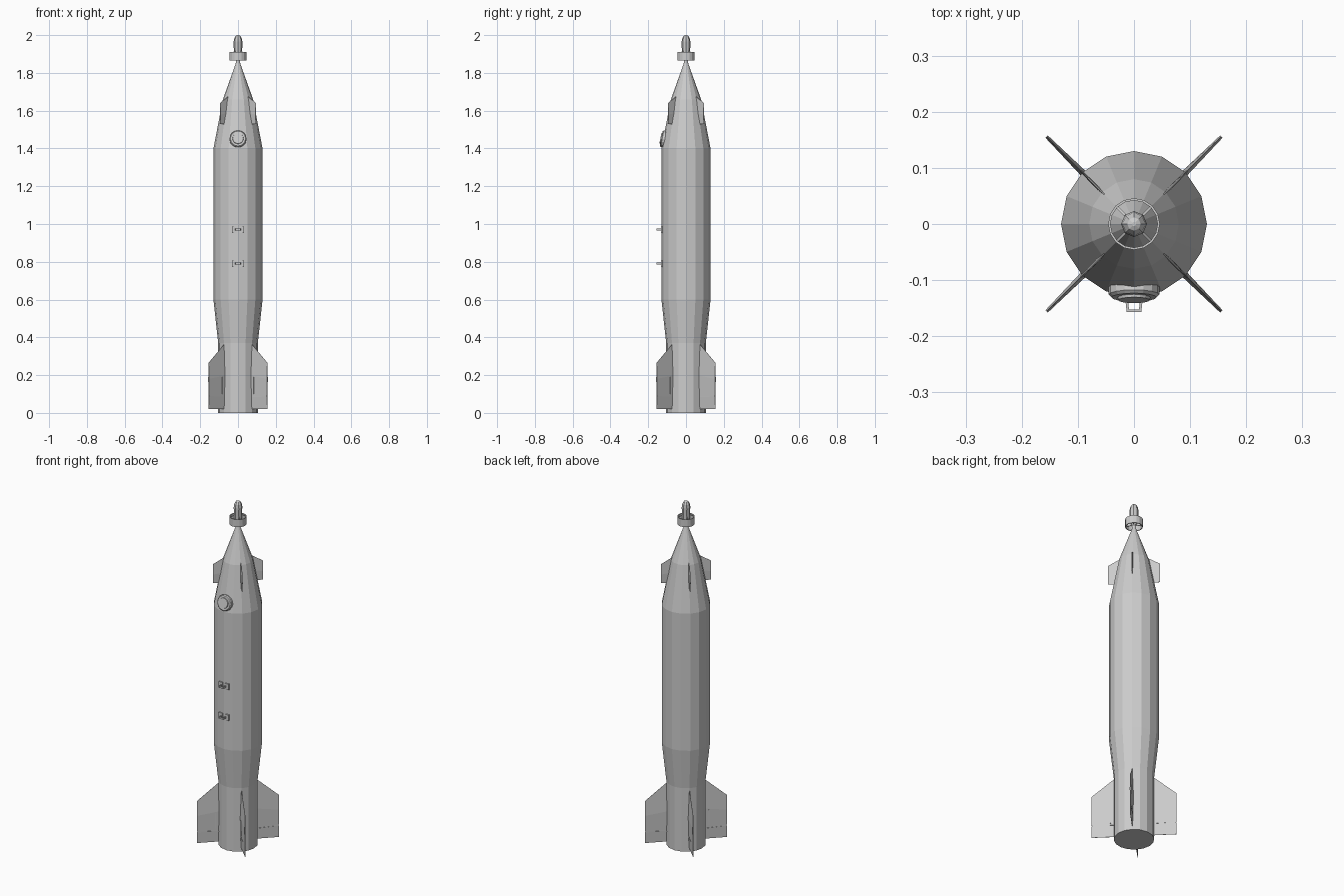
import bpy, bmesh, math
from mathutils import Matrix, Vector

if "Cube" in bpy.data.objects:
    bpy.data.objects.remove(bpy.data.objects["Cube"])


def add_object(name, verts, faces, matrix=Matrix()):
    mesh = bpy.data.meshes.new(name)
    bm = bmesh.new()
    vs = [bm.verts.new(matrix @ Vector(v)) for v in verts]
    for f in faces:
        bm.faces.new([vs[i] for i in f])
    bmesh.ops.recalc_face_normals(bm, faces=bm.faces)
    bm.to_mesh(mesh)
    bm.free()
    ob = bpy.data.objects.new(name, mesh)
    bpy.context.collection.objects.link(ob)
    return ob


def lathe(name, profile, sides, matrix=Matrix(), closed=False):
    """Spin (radius, z) points about z; closed joins the profile into a ring."""
    verts = [(r * math.cos(2 * math.pi * i / sides), r * math.sin(2 * math.pi * i / sides), z)
             for r, z in profile for i in range(sides)]
    n = len(profile)
    faces = []
    for k in range(n if closed else n - 1):
        a, b = k * sides, ((k + 1) % n) * sides
        for i in range(sides):
            j = (i + 1) % sides
            faces.append((a + i, a + j, b + j, b + i))
    if not closed:
        faces += [tuple(range(sides)), tuple((n - 1) * sides + i for i in range(sides))]
    return add_object(name, verts, faces, matrix)


def blade(name, r0, root, r1, tip, angle):
    """Loft between root and tip sections of (z, half thickness) points."""
    verts = []
    for r, sec in ((r0, root), (r1, tip)):
        verts += [(r, t, z) for z, t in sec] + [(r, -t, z) for z, t in reversed(sec)]
    n = len(root) * 2
    faces = [(i, (i + 1) % n, n + (i + 1) % n, n + i) for i in range(n)]
    faces += [tuple(range(n)), tuple(range(n, 2 * n))]
    return add_object(name, verts, faces, Matrix.Rotation(angle, 4, 'Z'))


def box(name, size, loc, angle=0):
    x, y, z = (s / 2 for s in size)
    verts = [(a, b, c) for c in (-z, z) for a, b in ((-x, -y), (x, -y), (x, y), (-x, y))]
    faces = [(0, 1, 2, 3), (4, 5, 6, 7)] + [(i, (i + 1) % 4, 4 + (i + 1) % 4, 4 + i) for i in range(4)]
    return add_object(name, verts, faces, Matrix.Rotation(angle, 4, 'Z') @ Matrix.Translation(loc))


# Main body with tapered tail and conical nose
lathe("body", [(0.105, 0), (0.105, 0.37), (0.13, 0.60), (0.13, 1.40), (0.08, 1.66),
               (0.012, 1.85), (0.010, 1.875)], 16)

# Seeker head on the nose tip
lathe("seeker_head", [(0.010, 1.865), (0.022, 1.90), (0.023, 1.965), (0.020, 1.983),
                      (0.012, 1.996), (0.004, 2.0)], 8)

# Hollow stabilising ring and its vanes
lathe("seeker_ring", [(0.046, 1.866), (0.046, 1.91), (0.042, 1.91), (0.042, 1.866)], 16, closed=True)

for k in range(4):
    ang = math.radians(45 + 90 * k)
    blade(f"seeker_vane_{k}", 0.008, [(1.875, 0.002), (1.925, 0.002)],
          0.044, [(1.87, 0.002), (1.905, 0.002)], ang)
    # Nose canards
    blade(f"canard_{k}", 0.065, [(1.525, 0.001), (1.59, 0.004), (1.68, 0.001)],
          0.134, [(1.53, 0.0005), (1.58, 0.002), (1.64, 0.0005)], ang)
    # Tail fins, hinge rods and trailing flaps
    blade(f"tail_fin_{k}", 0.09, [(0.088, 0.004), (0.20, 0.007), (0.375, 0.0005)],
          0.22, [(0.092, 0.0015), (0.18, 0.003), (0.265, 0.0005)], ang)
    blade(f"fin_flap_{k}", 0.09, [(0.02, 0.001), (0.082, 0.005)],
          0.22, [(0.02, 0.0005), (0.087, 0.002)], ang)
    box(f"fin_hinge_{k}", (0.12, 0.004, 0.014), (0.157, 0, 0.086), ang)
    # Ribs on the two front fins
    if k >= 2:
        box(f"fin_rib_{k}", (0.004, 0.016, 0.09), (0.122, 0, 0.145), ang)

# Round fuze cap set into the front of the nose cone
tilt = Matrix.Translation((0, -0.118, 1.45)) @ Matrix.Rotation(math.radians(79), 4, 'X')
lathe("cap_flange", [(0.045, -0.015), (0.045, 0.008), (0.040, 0.013)], 16, tilt)
lathe("cap_button", [(0.030, 0.010), (0.028, 0.018)], 16, tilt)

# Suspension lugs: two base pads and a square loop each
for k, z in enumerate((0.79, 0.97)):
    for s in (-1, 1):
        box(f"lug_pad_{k}_{s}", (0.024, 0.012, 0.035), (s * 0.020, -0.127, z))
    outer = [(-0.017, -0.12), (-0.013, -0.157), (0.013, -0.157), (0.017, -0.12)]
    inner = [(0.012, -0.12), (0.009, -0.152), (-0.009, -0.152), (-0.012, -0.12)]
    loop = outer + inner
    verts = [(x, y, z + h) for h in (-0.005, 0.005) for x, y in loop]
    faces = [(i, (i + 1) % 8, 8 + (i + 1) % 8, 8 + i) for i in range(8)]
    for o in (0, 8):
        faces += [tuple(o + i for i in q) for q in ((0, 1, 6, 7), (1, 2, 5, 6), (2, 3, 4, 5))]
    add_object(f"lug_loop_{k}", verts, faces)
